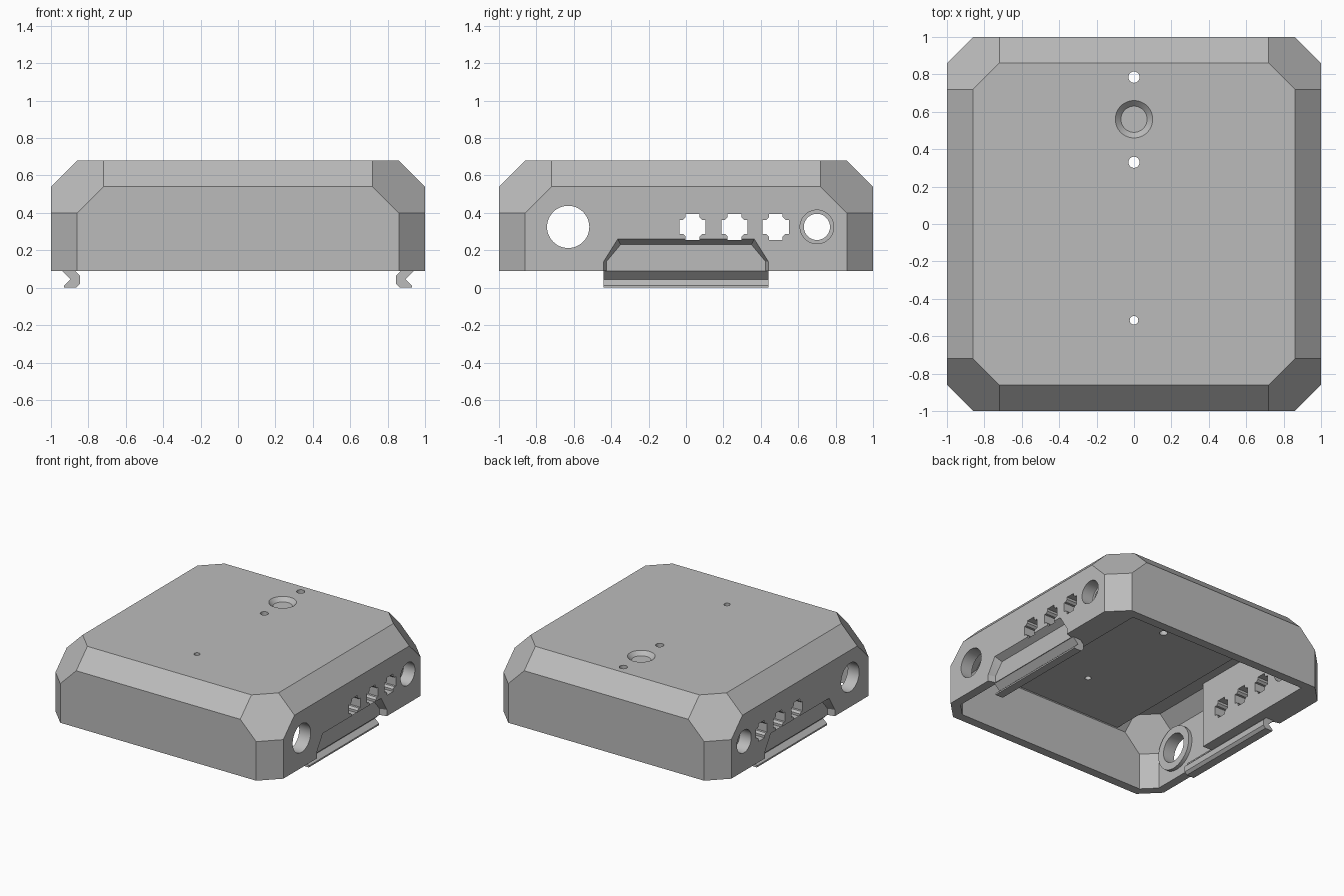
import bpy, bmesh, math
from mathutils import Vector

if "Cube" in bpy.data.objects:
    bpy.data.objects.remove(bpy.data.objects["Cube"], do_unlink=True)

grey = bpy.data.materials.new("plain grey")
grey.use_nodes = True
grey.diffuse_color = (0.5, 0.5, 0.5, 1)
grey.node_tree.nodes["Principled BSDF"].inputs["Base Color"].default_value = (0.5, 0.5, 0.5, 1)

BOTTOM, TOP, WALL = 0.09, 0.68, 0.07


def finish(name, bm):
    bmesh.ops.recalc_face_normals(bm, faces=bm.faces)
    mesh = bpy.data.meshes.new(name)
    bm.to_mesh(mesh)
    bm.free()
    mesh.materials.append(grey)
    obj = bpy.data.objects.new(name, mesh)
    bpy.context.collection.objects.link(obj)
    return obj


def hull(name, points):
    bm = bmesh.new()
    for p in points:
        bm.verts.new(p)
    bmesh.ops.convex_hull(bm, input=bm.verts)
    bmesh.ops.dissolve_limit(bm, angle_limit=0.01, verts=bm.verts, edges=bm.edges)
    return finish(name, bm)


def housing(name, inset, bottom):
    """Box with equal chamfers on its edges and corners, all planes moved inwards."""
    side, top = 1 - inset, TOP - inset
    upright = 1.86 - inset * math.sqrt(2)
    slope = 1.54 - inset * math.sqrt(2)
    corner = 2.26 - inset * math.sqrt(3)
    outline = [(slope - top, corner - slope, top), (side, corner - slope, slope - side),
               (side, upright - side, corner - upright), (side, upright - side, bottom)]
    return hull(name, [(sx * p, sy * q, z) for a, b, z in outline
                       for p, q in ((a, b), (b, a)) for sx in (-1, 1) for sy in (-1, 1)])


def box(name, x, y, z):
    return hull(name, [(a, b, c) for a in x for b in y for c in z])


def prism(name, profile, start, end):
    """Extrude a closed outline of 3D points from one offset to another."""
    bm = bmesh.new()
    face = bm.faces.new([bm.verts.new(Vector(p) + Vector(start)) for p in profile])
    new = bmesh.ops.extrude_face_region(bm, geom=[face])["geom"]
    bmesh.ops.translate(bm, vec=Vector(end) - Vector(start),
                        verts=[g for g in new if isinstance(g, bmesh.types.BMVert)])
    return finish(name, bm)


def drill(axis, centre, low, high, r_low, r_high=None, sides=48):
    """Cylinder or cone along x or z, between two coordinates."""
    r_high = r_low if r_high is None else r_high
    points = []
    for level, r in ((low, r_low), (high, r_high)):
        for i in range(sides):
            a = math.tau * i / sides
            u, v = centre[0] + r * math.cos(a), centre[1] + r * math.sin(a)
            points.append((u, v, level) if axis == "z" else (level, u, v))
    return hull("drill", points)


def cut(target, cutter):
    mod = target.modifiers.new("cut", "BOOLEAN")
    mod.operation, mod.solver, mod.object = "DIFFERENCE", "EXACT", cutter
    bpy.context.view_layer.objects.active = target
    bpy.ops.object.modifier_apply(modifier=mod.name)
    bpy.data.objects.remove(cutter, do_unlink=True)


# Hollow, reduced by the thick roof plate, side blocks and ring bosses
cavity = housing("cavity", WALL, -0.1)
cut(cavity, box("roof_plate", (-0.62, 0.62), (-1.1, 1.1), (0.517, 0.8)))
for s in (-1, 1):
    cut(cavity, box("side_block", (s * 0.79, s * 1.1), (-0.17, 1.1), (BOTTOM, 0.8)))
    cut(cavity, drill("x", (-0.63, 0.325), *sorted((s * 0.9, s * 1.1)), 0.17))

case = housing("case", 0, BOTTOM)
cut(case, cavity)

# Screw holes and countersunk dimple in the roof
for y, r in ((0.785, 0.03), (0.33, 0.03), (-0.515, 0.023)):
    cut(case, drill("z", (0, y), 0.4, 0.8, r, sides=24))
cut(case, drill("z", (0, 0.56), TOP - 0.03, TOP + 0.01, 0.07, 0.11))

# Side openings and clip pockets
quarter = [(0.07, 0.037), (0.052, 0.037), (0.037, 0.052), (0.037, 0.07)]
cross = quarter + [(-u, v) for u, v in reversed(quarter)]
cross += [(-u, -v) for u, v in cross]
pocket = [(0.44, 0.05), (0.44, 0.14), (0.365, 0.26)]
for s in (-1, 1):
    cut(case, drill("x", (-0.63, 0.325), *sorted((s * 0.7, s * 1.1)), 0.113))
    cut(case, drill("x", (0.70, 0.325), *sorted((s * 0.7, s * 1.1)), 0.07))
    cut(case, drill("x", (0.70, 0.325), *sorted((s * 0.9, s * 1.1)), 0.09))
    for y in (0.035, 0.26, 0.48):
        outline = [(0, y + u, 0.325 + v) for u, v in cross]
        cut(case, prism("cross", outline, (s * 0.7, 0, 0), (s * 1.1, 0, 0)))
    outer = [(s * x, m * y, z) for x in (1, 1.05) for y, z in pocket for m in (-1, 1)]
    inner = [(s * 0.945, m * (y - 0.015), z - (0.03 if z > 0.2 else 0))
             for y, z in pocket for m in (-1, 1)]
    cut(case, hull("pocket", outer + inner))

# Rail hooks under both sides
hook = [(0.945, 0.1), (0.94, 0.09), (0.895, 0.045), (0.93, 0.012), (0.93, 0), (0.865, 0),
        (0.845, 0.02), (0.845, 0.065), (0.87, 0.09), (0.87, 0.1)]
for s, name in ((1, "left_rail_hook"), (-1, "right_rail_hook")):
    prism(name, [(s * x, 0, z) for x, z in hook], (0, -0.44, 0), (0, 0.44, 0))

# Round holes shade smoothly, edges stay sharp
bpy.ops.object.select_all(action="DESELECT")
case.select_set(True)
bpy.context.view_layer.objects.active = case
bpy.ops.object.shade_smooth_by_angle(angle=math.radians(25))
